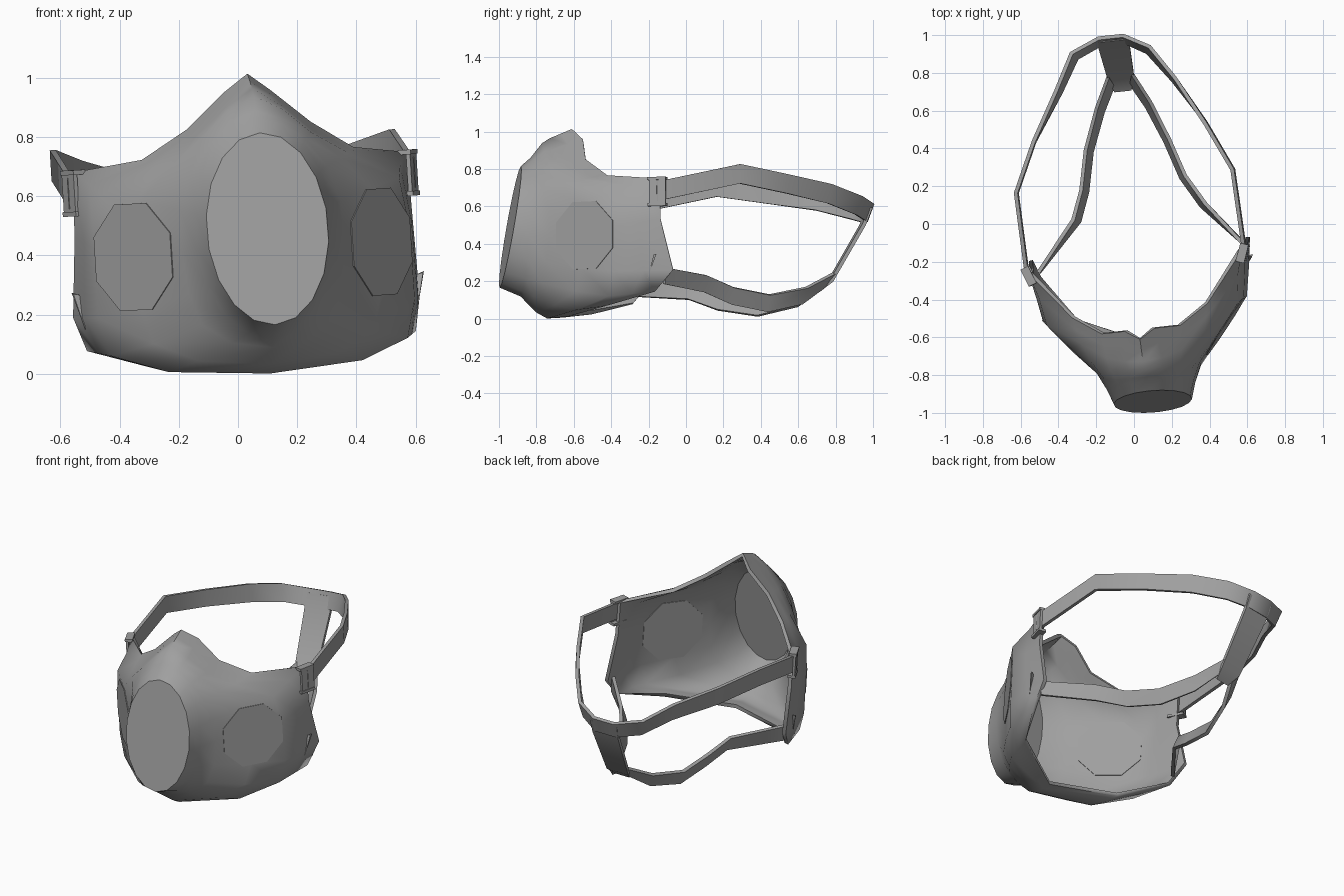
import bpy, bmesh, math
from mathutils import Matrix, Vector

cube = bpy.data.objects.get("Cube")
if cube:
    bpy.data.objects.remove(cube, do_unlink=True)

grey = bpy.data.materials.new("mid_grey")
grey.use_nodes = True
COLOUR = (0.35, 0.35, 0.35, 1)
grey.diffuse_color = COLOUR
grey.node_tree.nodes["Principled BSDF"].inputs["Base Color"].default_value = COLOUR

# The whole mask rests slightly turned and tipped
PIVOT = Vector((0, 0, 0.45))
POSE = (Matrix.Translation(PIVOT) @ Matrix.Rotation(math.radians(6.2), 4, "Z")
        @ Matrix.Rotation(math.radians(-3.5), 4, "Y") @ Matrix.Translation(-PIVOT))


def make(name, verts, faces, thickness=0, offset=-1, smooth=40):
    mesh = bpy.data.meshes.new(name)
    mesh.from_pydata([tuple(v) for v in verts], [], faces)
    mesh.materials.append(grey)
    obj = bpy.data.objects.new(name, mesh)
    bpy.context.collection.objects.link(obj)
    obj.matrix_world = POSE
    bpy.ops.object.select_all(action="DESELECT")
    obj.select_set(True)
    bpy.context.view_layer.objects.active = obj
    if thickness:
        wall = obj.modifiers.new("Wall", "SOLIDIFY")
        wall.thickness = thickness
        wall.offset = offset
        wall.use_even_offset = offset == 0
        bpy.ops.object.modifier_apply(modifier="Wall")
    bpy.ops.object.shade_smooth_by_angle(angle=math.radians(smooth))
    return obj


def flip(p):
    return Vector((-p[0], p[1], p[2]))


def full_loop(half):
    """Close a half loop whose two ends lie on the centre plane."""
    half = [Vector(p) for p in half]
    return half + [flip(p) for p in reversed(half[1:-1])]


def ribbon(name, path, half_widths, thickness=0.02):
    verts = []
    for p, w in zip(path, half_widths):
        verts += [Vector(p) - Vector(w), Vector(p) + Vector(w)]
    faces = [(2 * i, 2 * i + 2, 2 * i + 3, 2 * i + 1) for i in range(len(path) - 1)]
    return make(name, verts, faces, thickness, 0)


def box(name, centre, size, turn):
    bm = bmesh.new()
    bmesh.ops.create_cube(bm, size=1, matrix=Matrix.Translation(centre)
                          @ Matrix.Rotation(turn, 4, "Z") @ Matrix.Diagonal((*size, 1)))
    verts = [v.co.copy() for v in bm.verts]
    faces = [[v.index for v in f.verts] for f in bm.faces]
    bm.free()
    return make(name, verts, faces)


# Mask shell: snout disc, snout base, cheek belt and opening rim
RIM = [(0, -.61, 1.015), (.08, -.56, .955), (.21, -.56, .84), (.36, -.46, .745), (.57, -.2, .715),
       (.575, -.2, .5), (.59, -.135, .225), (.56, -.23, .11), (.38, -.47, .045), (0, -.64, .01)]
BELT = [(0, -.73, .965), (.1, -.72, .9), (.2, -.69, .81), (.33, -.6, .725), (.49, -.47, .63),
        (.54, -.45, .46), (.545, -.45, .22), (.505, -.47, .09), (.33, -.63, .025), (0, -.75, 0)]
COLUMNS = len(RIM)


def oval(rx, rz, y, slope):
    points = []
    for i in range(COLUMNS):
        a = math.pi * i / (COLUMNS - 1)
        points.append(Vector((rx * math.sin(a), y + slope * rz * math.cos(a),
                              0.49 + rz * math.cos(a))))
    return points


def between(a, b, t, swell=1):
    """Blend two loops, swelling the result away from the snout axis."""
    blend = [Vector(p).lerp(Vector(q), t) for p, q in zip(a, b)]
    return [Vector((p.x * swell, p.y, 0.49 + (p.z - 0.49) * swell)) for p in blend]


# Flat round pad area on each cheek
PAD = Vector((0.42, -0.59, 0.42))
OUT = Vector((0.77, -0.635, 0)).normalized()
ALONG = Vector((0, 0, 1)).cross(OUT).normalized()
UP = OUT.cross(ALONG)


def flatten(loop):
    """Lay the cheek columns of a loop on the pad plane."""
    loop = [Vector(p) for p in loop]
    for p in loop[4:7]:
        p -= OUT * (p - PAD).dot(OUT)
    return loop


disc = oval(.207, .325, -.945, .18)
snout = oval(.235, .372, -.862, .08)
halves = [disc, snout,
          flatten(between(snout, BELT, .2, 1.015)), flatten(between(snout, BELT, .6, 1.035)),
          flatten(BELT), between(BELT, RIM, .5), RIM]
loops = [full_loop(h) for h in halves]
n = len(loops[0])
verts = [p for loop in loops for p in loop]
faces = []
for r in range(len(loops) - 1):
    for i in range(n):
        j = (i + 1) % n
        faces.append((r * n + i, r * n + j, (r + 1) * n + j, (r + 1) * n + i))
make("mask_shell", verts, faces, 0.022, smooth=70)
make("snout_disc", loops[0], [list(reversed(range(n)))], 0.022)

# Eight-sided pads, almost flush with the shell outside and inside
for side, word in ((1, "left"), (-1, "right")):
    for depth, place in ((0.003, "outer"), (-0.025, "inner")):
        corners = []
        for k in range(8):
            a = math.pi * (k + 0.5) / 4
            p = PAD + OUT * depth + (ALONG * math.cos(a) + UP * math.sin(a)) * 0.195
            corners.append(p if side > 0 else flip(p))
        make(f"{word}_{place}_pad", corners, [list(range(8))], 0.004, 0)

# Upper strap, leaning in at the back of the head and fuller on the right
upper_left = [(.58, -.22, .645), (.57, .23, .74), (.45, .49, .695), (.305, .74, .65),
              (.185, .91, .595), (.06, .98, .565)]
upper_right = [(-.58, -.22, .645), (-.585, .23, .74), (-.465, .49, .695), (-.31, .74, .65),
               (-.21, .92, .595), (-.07, .98, .565)]
lean = [(0, 0, .052)] * 3 + [(.008, .008, .052), (.01, .015, .05), (0, .018, .048)]
ribbon("upper_strap", upper_left + upper_right[::-1],
       lean + [flip(w) for w in reversed(lean)])

# Rear panel, joining the two straps
ribbon("rear_panel", [(0, .985, .59), (0, .95, .5), (0, .775, .2), (0, .71, .15)],
       [(.088, 0, 0), (.083, 0, 0), (.07, 0, 0), (.045, 0, 0)])

# Lower straps, buckles and small cheek pins
lower_left = [(.56, -.18, .195), (.36, .06, .165), (.265, .22, .105), (.2, .42, .07),
              (.125, .62, .115), (.055, .765, .205)]
lower_right = [(-.545, -.2, .195), (-.32, .05, .165), (-.265, .2, .105), (-.22, .41, .07),
               (-.135, .62, .115), (-.055, .765, .205)]
tilt = [(0, 0, .045)] + [(.014, .006, .044)] * 3 + [(.014, .012, .042), (.01, .025, .035)]
ribbon("left_lower_strap", lower_left, tilt)
ribbon("right_lower_strap", lower_right, [flip(w) for w in tilt])

for side, word in ((1, "left"), (-1, "right")):
    turn = side * -0.35
    for height, part in ((0.715, "top"), (0.575, "bottom")):
        box(f"{word}_buckle_{part}", (side * .57, -.215, height), (.045, .1, .016), turn)
    box(f"{word}_buckle_plate", (side * .582, -.215, .645), (.014, .09, .15), turn)
    pin = [(.565, -.27, .18), (.6, -.225, .31), (.595, -.24, .305), (.57, -.235, .3)]
    make(f"{word}_pin", [p if side > 0 else flip(p) for p in pin],
         [(0, 1, 2), (0, 3, 1), (0, 2, 3), (1, 3, 2)])
